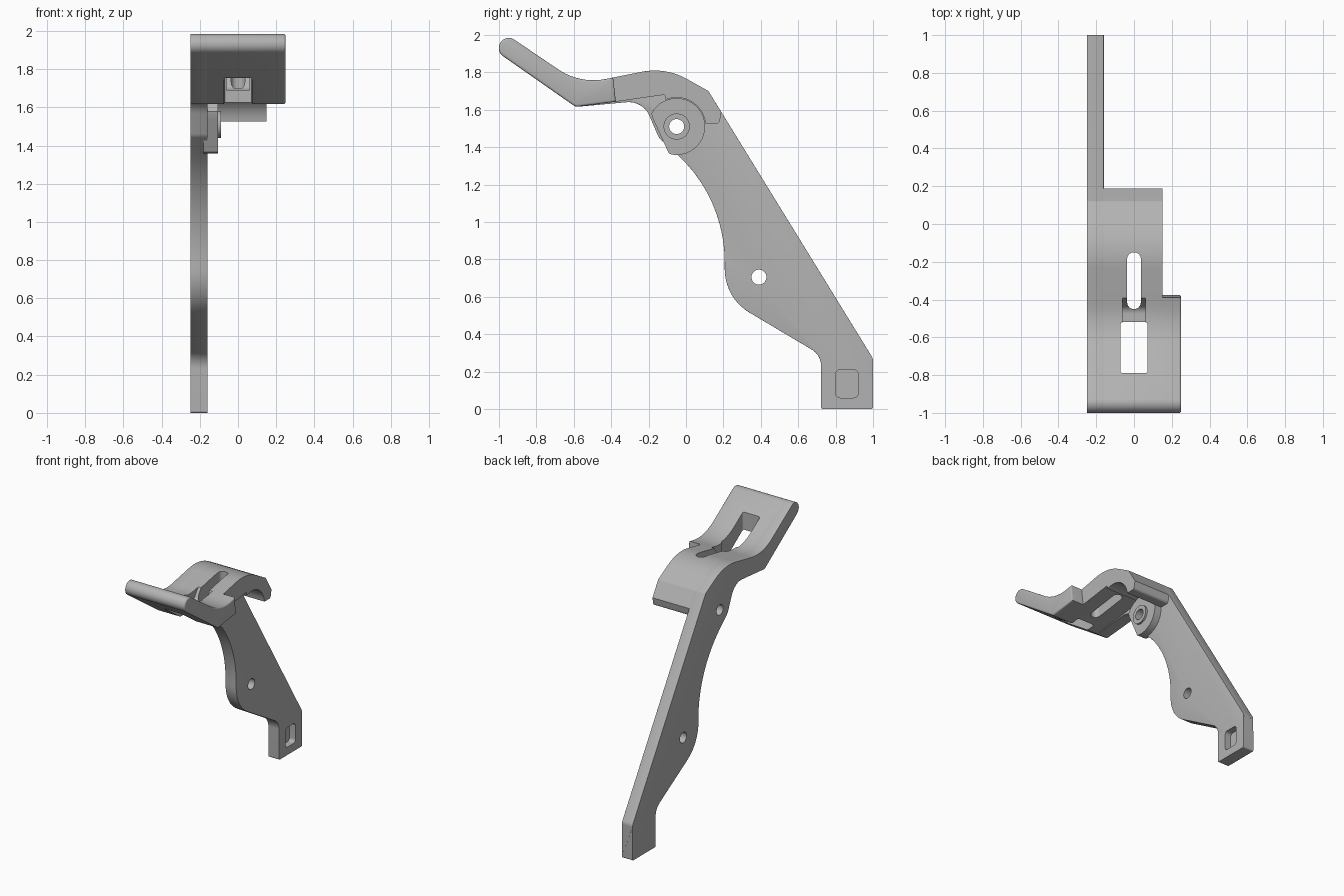
import bpy, bmesh, math
from mathutils import Vector

if "Cube" in bpy.data.objects:
    bpy.data.objects.remove(bpy.data.objects["Cube"])

grey = bpy.data.materials.new("plain grey")
grey.use_nodes = True
grey.diffuse_color = (0.45, 0.45, 0.45, 1)
grey.node_tree.nodes["Principled BSDF"].inputs["Base Color"].default_value = grey.diffuse_color


def rounded(corners, steps=10):
    """Polygon from (y, z, radius) corners, with each corner filleted."""
    out = []
    for i, (y, z, r) in enumerate(corners):
        p = Vector((y, z))
        if r == 0:
            out.append(p)
            continue
        a = (Vector(corners[i - 1][:2]) - p).normalized()
        b = (Vector(corners[(i + 1) % len(corners)][:2]) - p).normalized()
        half = a.angle(b) / 2
        t = r / math.tan(half)
        centre = p + (a + b).normalized() * (r / math.sin(half))
        start, end = p + a * t - centre, p + b * t - centre
        sweep = start.angle(end)
        for k in range(steps + 1):
            f = k / steps
            out.append(centre + (start * math.sin((1 - f) * sweep)
                                 + end * math.sin(f * sweep)) / math.sin(sweep))
    return out


def circle(y, z, r, n=40):
    return [Vector((y + r * math.cos(math.tau * k / n), z + r * math.sin(math.tau * k / n)))
            for k in range(n)]


def prism(name, outline, x0, x1, bevel=0.0, rims=(), low=-1):
    """Extrude a y-z outline along x, rounding the chosen rims."""
    bm = bmesh.new()
    face = bm.faces.new([bm.verts.new((x0, p.x, p.y)) for p in outline])
    new = bmesh.ops.extrude_face_region(bm, geom=[face])["geom"]
    for v in new:
        if isinstance(v, bmesh.types.BMVert):
            v.co.x = x1
    bmesh.ops.recalc_face_normals(bm, faces=bm.faces[:])
    if bevel:
        edges = [e for e in bm.edges
                 if any(all(abs(v.co.x - x) < 1e-5 and v.co.z > low for v in e.verts) for x in rims)]
        bmesh.ops.bevel(bm, geom=edges, offset=bevel, segments=3, profile=0.5,
                        affect='EDGES', clamp_overlap=True)
    mesh = bpy.data.meshes.new(name)
    bm.to_mesh(mesh)
    bm.free()
    mesh.materials.append(grey)
    ob = bpy.data.objects.new(name, mesh)
    bpy.context.collection.objects.link(ob)
    return ob


def cut(ob, cutter):
    """Subtract a cutter and discard it."""
    cutter.hide_render = True
    mod = ob.modifiers.new("cut", 'BOOLEAN')
    mod.operation, mod.solver, mod.object = 'DIFFERENCE', 'EXACT', cutter
    bpy.context.view_layer.objects.active = ob
    bpy.ops.object.modifier_apply(modifier=mod.name)
    bpy.data.objects.remove(cutter)


def slot_cutter(x, y0, y1, r):
    """Vertical cutter with rounded plan corners."""
    pts = rounded([(-x, y0, r), (x, y0, r), (x, y1, r), (-x, y1, r)])
    ob = prism("slot_cutter", pts, 0, 1)
    for v in ob.data.vertices:
        v.co = (v.co.y, v.co.z, 1.3 + v.co.x)
    return ob


# Shared stretches of the side outline
crest = [(0.12, 1.70, 0.02), (-0.109, 1.828, 0.35)]
pad_top = [(-0.567, 1.737, 0.33), (-0.961, 2.004, 0.052),
           (-1.021, 1.916, 0.052), (-0.59, 1.615, 0.04)]

# Side arm: one plate running from the foot to the pad tip
arm_outline = rounded(
    [(0.722, 0, 0.01), (1, 0, 0.01), (1, 0.27, 0.05)] + crest + pad_top
    + [(-0.23, 1.648, 0.12), (-0.145, 1.45, 0.06), (0.207, 1.13, 0.78),
       (0.207, 0.594, 0.27), (0.722, 0.288, 0.1)])
side_arm = prism("side_arm", arm_outline, -0.25, -0.16, 0.015, (-0.25, -0.16), 0.24)

# Pivot boss, trimmed to the arm edge, and its collar
py, pz = -0.05, 1.51
boss_outline = [Vector((max(p.x, -0.19 + (1.58 - p.y) * 0.46), p.y)) for p in circle(py, pz, 0.152)]
boss = prism("pivot_boss", boss_outline, -0.18, -0.105)
collar = prism("pivot_collar", circle(py, pz, 0.07), -0.18, -0.09)

# Arched cover over the pivot, with a downturned back lip
arch = [(py + 0.155 * math.cos(math.radians(a)), pz + 0.155 * math.sin(math.radians(a)), 0)
        for a in range(112, 4, -6)]
cover = prism("arched_cover", rounded(
    crest + [(-0.39, 1.772, 0), (-0.375, 1.643, 0), (-0.115, 1.68, 0)] + arch
    + [(0.105, 1.525, 0), (0.178, 1.525, 0.02), (0.189, 1.587, 0)]), -0.175, 0.15)

# Wide foot pad
pad = prism("foot_pad", rounded([(-0.39, 1.772, 0)] + pad_top + [(-0.375, 1.643, 0)]),
            -0.175, 0.25, 0.012, (0.25,))

# Pivot and arm holes, and the blind pocket in the foot
for ob in (side_arm, boss, collar):
    cut(ob, prism("hole_cutter", circle(py, pz, 0.04), -0.5, 0.5))
cut(side_arm, prism("hole_cutter", circle(0.39, 0.705, 0.04), -0.5, 0.5))
cut(side_arm, prism("pocket_cutter", rounded(
    [(0.80, 0.06, 0.025), (0.92, 0.06, 0.025), (0.92, 0.21, 0.025), (0.80, 0.21, 0.025)]),
    -0.21, 0))

# Window, slot and sloped trough through the pad and cover
cut(pad, slot_cutter(0.072, -0.79, -0.52, 0.012))
for ob in (pad, cover):
    cut(ob, slot_cutter(0.036, -0.45, -0.15, 0.034))
    cut(ob, prism("trough_cutter", rounded(
        [(-0.54, 1.69, 0), (-0.45, 1.69, 0.05), (-0.33, 1.86, 0), (-0.54, 1.86, 0)]),
        -0.06, 0.06))

# Smooth shading with crisp edges
for ob in (side_arm, boss, collar, cover, pad):
    bpy.ops.object.select_all(action='DESELECT')
    ob.select_set(True)
    bpy.context.view_layer.objects.active = ob
    bpy.ops.object.shade_smooth_by_angle(angle=math.radians(35))
